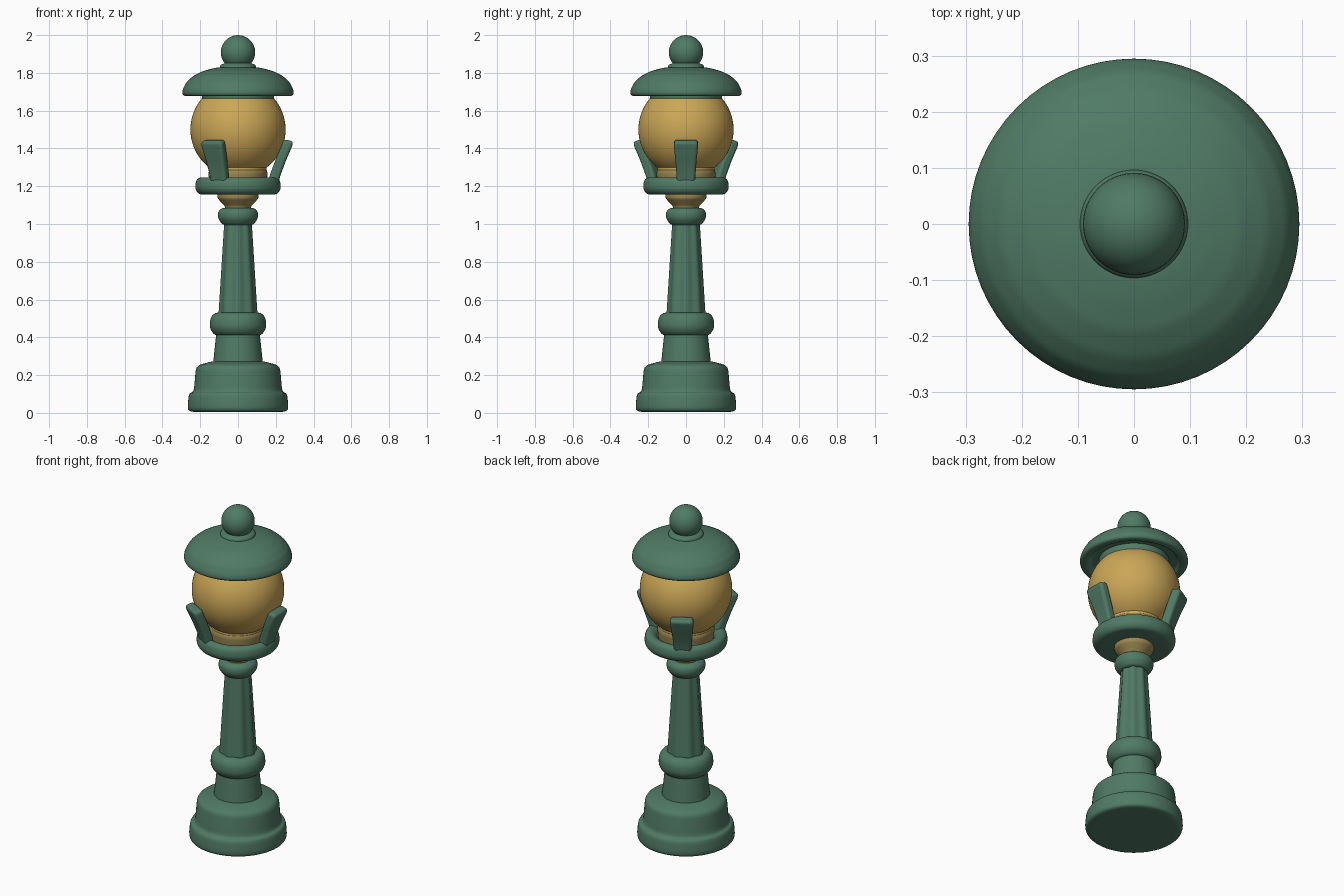
import bpy, bmesh, math
from mathutils import Vector, Matrix

if "Cube" in bpy.data.objects:
    bpy.data.objects.remove(bpy.data.objects["Cube"])

SEG = 64


def material(name, rgb):
    m = bpy.data.materials.new(name)
    m.diffuse_color = (*rgb, 1)
    m.use_nodes = True
    m.node_tree.nodes["Principled BSDF"].inputs["Base Color"].default_value = m.diffuse_color
    return m


GREEN = material("painted green", (0.080, 0.195, 0.132))
AMBER = material("amber glass", (0.60, 0.385, 0.095))
BRASS = material("dull brass", (0.33, 0.25, 0.085))


def finish(bm, name, mat, angle=40):
    bmesh.ops.recalc_face_normals(bm, faces=bm.faces)
    me = bpy.data.meshes.new(name)
    bm.to_mesh(me)
    bm.free()
    me.materials.append(mat)
    ob = bpy.data.objects.new(name, me)
    bpy.context.collection.objects.link(ob)
    bpy.ops.object.select_all(action='DESELECT')
    ob.select_set(True)
    bpy.context.view_layer.objects.active = ob
    bpy.ops.object.shade_smooth_by_angle(angle=math.radians(angle))
    return ob


def rounded(points, radius, steps=4):
    """Replace inner corners of a profile with small curves."""
    pts = [Vector(p) for p in points]
    out = [pts[0]]
    for a, b, c in zip(pts, pts[1:], pts[2:]):
        p = b + (a - b).normalized() * min(radius, (a - b).length * 0.45)
        q = b + (c - b).normalized() * min(radius, (c - b).length * 0.45)
        for i in range(steps + 1):
            t = i / steps
            out.append(p * (1 - t) ** 2 + b * 2 * t * (1 - t) + q * t * t)
    return out + [pts[-1]]


def lathe(name, points, mat, radius=0.0, flutes=0, depth=0.0):
    """Spin an (r, z) profile about z; r = 0 ends close to a point."""
    prof = rounded(points, radius) if radius else [Vector(p) for p in points]
    bm = bmesh.new()
    rings = []
    for r, z in prof:
        if r < 1e-5:
            rings.append([bm.verts.new((0, 0, z))] * SEG)
            continue
        ring = []
        for i in range(SEG):
            a = math.tau * i / SEG
            rr = r - depth * (0.5 - 0.5 * math.cos(flutes * a)) if flutes else r
            ring.append(bm.verts.new((rr * math.cos(a), rr * math.sin(a), z)))
        rings.append(ring)
    for lo, hi in zip(rings, rings[1:]):
        for i in range(SEG):
            j = (i + 1) % SEG
            loop = list(dict.fromkeys((lo[i], lo[j], hi[j], hi[i])))
            bm.faces.new(loop)
    return finish(bm, name, mat)


# Stepped base
lathe("base", [(0, 0.005), (0.25, 0.005), (0.268, 0.02), (0.26, 0.105), (0.234, 0.11),
               (0.222, 0.25), (0.13, 0.275), (0, 0.275)], GREEN, 0.03)
# Lower post, ring and fluted shaft
lathe("lower_post", [(0, 0.25), (0.133, 0.25), (0.113, 0.44), (0, 0.44)], GREEN)
lathe("post_ring", [(0, 0.41), (0.125, 0.41), (0.15, 0.45), (0.147, 0.50),
                    (0.125, 0.53), (0, 0.535)], GREEN, 0.02)
lathe("shaft", [(0, 0.51), (0.104, 0.51), (0.072, 1.02), (0, 1.02)], GREEN,
      flutes=8, depth=0.008)
lathe("top_collar", [(0, 0.995), (0.082, 0.995), (0.106, 1.03), (0.106, 1.065),
                     (0.085, 1.085), (0, 1.085)], GREEN, 0.015)
# Brass neck under the dish
lathe("brass_neck", [(0, 1.07), (0.065, 1.07), (0.07, 1.095), (0.108, 1.135),
                     (0.108, 1.17), (0, 1.17)], BRASS, 0.01)
# Dish holding the globe
lathe("dish", [(0, 1.155), (0.205, 1.155), (0.228, 1.185), (0.222, 1.235), (0.195, 1.25),
               (0.165, 1.235), (0.15, 1.21), (0, 1.21)], GREEN, 0.02)
lathe("globe_collar", [(0, 1.20), (0.15, 1.20), (0.157, 1.27), (0.15, 1.29), (0, 1.29)],
      BRASS, 0.01)

# Glass globe with a short lip below, open under the cap
globe = [(0, 1.275), (0.15, 1.275), (0.152, 1.295)]
for k in range(25):
    a = math.radians(-53 + k * 98 / 24)
    globe.append((0.252 * math.cos(a), 1.5 + 0.252 * math.sin(a)))
lathe("globe", globe + [(0, 1.68)], AMBER)

# Cap: seat ring, domed hood, small ring and ball finial
lathe("cap_seat", [(0, 1.66), (0.19, 1.66), (0.192, 1.71), (0, 1.71)], GREEN, 0.006)
hood = [(0, 1.70), (0.235, 1.70), (0.25, 1.677), (0.285, 1.677), (0.296, 1.69),
        (0.292, 1.715), (0.272, 1.752), (0.238, 1.783), (0.19, 1.808), (0.14, 1.822),
        (0.10, 1.83), (0, 1.832)]
lathe("hood", hood, GREEN, 0.012)
lathe("finial_ring", [(0, 1.82), (0.098, 1.82), (0.094, 1.842), (0.06, 1.855), (0, 1.855)],
      GREEN, 0.01)
ball = [(0.091 * math.cos(math.radians(a)) if abs(a) < 90 else 0,
         1.909 + 0.091 * math.sin(math.radians(a))) for a in range(-90, 91, 10)]
lathe("finial_ball", ball, GREEN)


# Three curved arms rising from the dish, one pointing to +x
def arm(name, angle):
    path = [(0.182, 1.19, 0.046), (0.197, 1.26, 0.050), (0.227, 1.34, 0.056),
            (0.258, 1.412, 0.064), (0.268, 1.443, 0.062)]
    half = 0.026
    bm = bmesh.new()
    rings = []
    for r, z, w in path:
        ring = []
        for x, y in ((-half, -w), (half, -w), (half, w), (-half, w)):
            ring.append(bm.verts.new((r + x, y, z - x * 0.25)))
        rings.append(ring)
    for lo, hi in zip(rings, rings[1:]):
        for i in range(4):
            j = (i + 1) % 4
            bm.faces.new((lo[i], lo[j], hi[j], hi[i]))
    bm.faces.new(rings[0][::-1])
    bm.faces.new(rings[-1])
    bm.transform(Matrix.Rotation(angle, 4, 'Z'))
    ob = finish(bm, name, GREEN, 60)
    bev = ob.modifiers.new("soft edges", 'BEVEL')
    bev.width = 0.016
    bev.segments = 4
    bev.limit_method = 'ANGLE'
    bev.angle_limit = math.radians(40)


for n in range(3):
    arm(f"globe_arm_{n + 1}", math.tau * n / 3)
